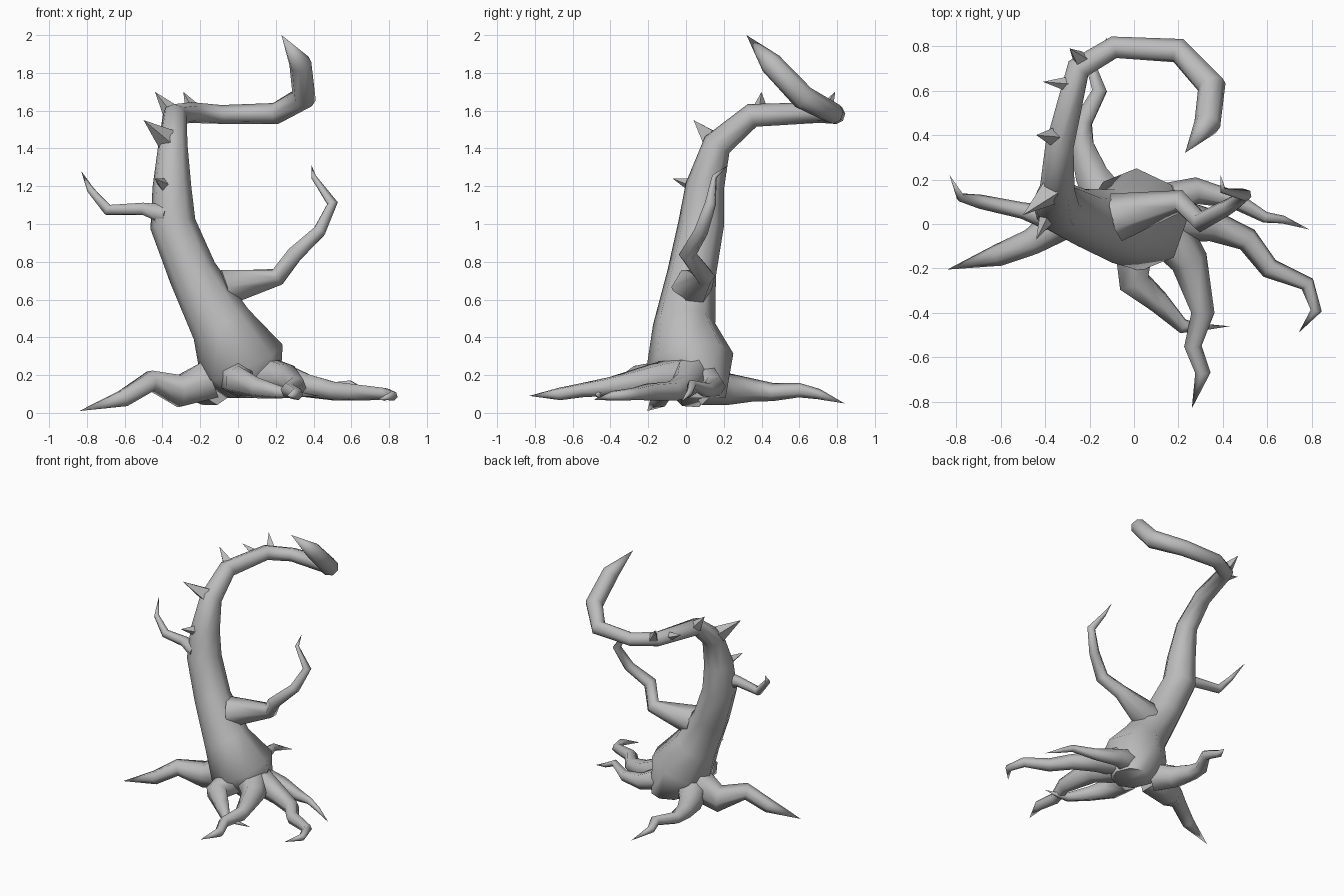
import bpy, bmesh, math
from mathutils import Vector

cube = bpy.data.objects.get("Cube")
if cube:
    bpy.data.objects.remove(cube)

bark = bpy.data.materials.new("grey bark")
bark.use_nodes = True
bark.diffuse_color = (0.5, 0.5, 0.5, 1)
bark.node_tree.nodes["Principled BSDF"].inputs["Base Color"].default_value = (0.5, 0.5, 0.5, 1)


def limb(name, path, sides=6, start=None, angle=80):
    """Sweep a tapering tube along (x, y, z, radius); radius 0 makes a point."""
    pts = [Vector(p[:3]) for p in path]
    bm = bmesh.new()
    rings, side, last = [], Vector((0, -1, 0)), None
    for i, p in enumerate(pts):
        before = (p - pts[i - 1]).normalized() if i else Vector()
        after = (pts[i + 1] - p).normalized() if i + 1 < len(pts) else Vector()
        t = (before + after).normalized()
        if i == 0 and start:
            t = Vector(start)
        if last is None:
            if abs(t.dot(side)) > 0.8:
                side = Vector((0, 0, 1))
        else:
            side = last.rotation_difference(t) @ side
        side = (side - t * side.dot(t)).normalized()
        last, other, r = t, t.cross(side), path[i][3]
        if r == 0:
            rings.append([bm.verts.new(p)])
            continue
        turns = [2 * math.pi * k / sides for k in range(sides)]
        rings.append([bm.verts.new(p + r * (side * math.cos(a) + other * math.sin(a))) for a in turns])
    for a, b in zip(rings, rings[1:]):
        for k in range(sides):
            n = (k + 1) % sides
            bm.faces.new((a[k], a[n], b[0]) if len(b) == 1 else (a[k], a[n], b[n], b[k]))
    bm.faces.new(rings[0][::-1])
    bmesh.ops.recalc_face_normals(bm, faces=bm.faces)
    mesh = bpy.data.meshes.new(name)
    bm.to_mesh(mesh)
    bm.free()
    mesh.materials.append(bark)
    obj = bpy.data.objects.new(name, mesh)
    bpy.context.collection.objects.link(obj)
    bpy.ops.object.select_all(action='DESELECT')
    obj.select_set(True)
    bpy.context.view_layer.objects.active = obj
    bpy.ops.object.shade_smooth_by_angle(angle=math.radians(angle))


# Trunk, curling over at the top into a hooked tip
limb("trunk", [
    (.08, .07, .08, .14), (.02, .02, .27, .235), (-.09, -.01, .47, .165),
    (-.24, .03, .74, .13), (-.345, .08, 1, .122), (-.35, .1, 1.2, .103),
    (-.345, .165, 1.42, .078), (-.335, .35, 1.575, .064),
    (-.25, .7, 1.59, .055), (-.09, .795, 1.58, .05), (.2, .78, 1.585, .057),
    (.35, .62, 1.67, .065), (.33, .45, 1.85, .06), (.23, .32, 2, 0)],
    sides=8, start=(0, 0, 1))

# Bare branches
limb("left_branch", [
    (-.08, .03, .66, .11), (.21, .1, .72, .053), (.3, .01, .84, .048),
    (.43, .08, .96, .038), (.5, .13, 1.11, .03), (.4, .15, 1.25, .014), (.39, .22, 1.31, 0)])
limb("right_branch", [
    (-.38, .03, 1.05, .06), (-.5, .06, 1.08, .037), (-.69, .1, 1.075, .032),
    (-.78, .12, 1.18, .02), (-.83, .22, 1.28, 0)])

# Spreading roots, the right and back ones sharing a low lump
limb("right_root", [
    (-.14, .03, .18, .12), (-.31, .03, .115, .095),
    (-.46, -.08, .17, .06), (-.61, -.14, .075, .05), (-.84, -.205, .01, 0)])
limb("back_root", [
    (-.12, .1, .15, .11), (-.19, .22, .125, .085), (-.235, .36, .12, .06),
    (-.23, .46, .11, .048), (-.155, .6, .12, .038), (-.19, .7, .1, .028), (-.12, .84, .05, 0)])
limb("front_root", [
    (.16, -.05, .19, .11), (.25, -.17, .18, .085), (.31, -.4, .14, .053),
    (.265, -.55, .12, .04), (.31, -.67, .1, .035), (.26, -.83, .09, 0)])
limb("front_inner_root", [
    (.0, -.1, .18, .1), (.0, -.26, .17, .08), (.11, -.35, .13, .055),
    (.22, -.46, .11, .035), (.28, -.465, .1, .02), (.43, -.46, .09, 0)])
limb("left_root", [
    (.18, .02, .2, .1), (.36, -.01, .145, .07), (.51, -.07, .115, .055),
    (.61, -.2, .11, .047), (.78, -.27, .1, .035), (.82, -.39, .09, .026), (.74, -.49, .07, 0)])
limb("left_back_root", [
    (.17, .11, .17, .08), (.28, .15, .14, .06), (.45, .11, .12, .04),
    (.59, .03, .15, .025), (.67, .02, .11, .018), (.79, -.025, .06, 0)])

# Thorns along the trunk: base, then tip
thorns = [
    ((-.38, .05, 1.2), (-.44, -.07, 1.24), .045),
    ((-.38, .14, 1.45), (-.5, .04, 1.55), .06),
    ((-.36, .39, 1.6), (-.44, .4, 1.7), .045),
    ((-.3, .63, 1.6), (-.41, .64, 1.64), .033),
    ((-.24, .74, 1.61), (-.29, .79, 1.7), .04)]
for i, (base, tip, r) in enumerate(thorns):
    limb(f"thorn_{i + 1}", [(*base, r), (*tip, 0)], sides=4, angle=30)
